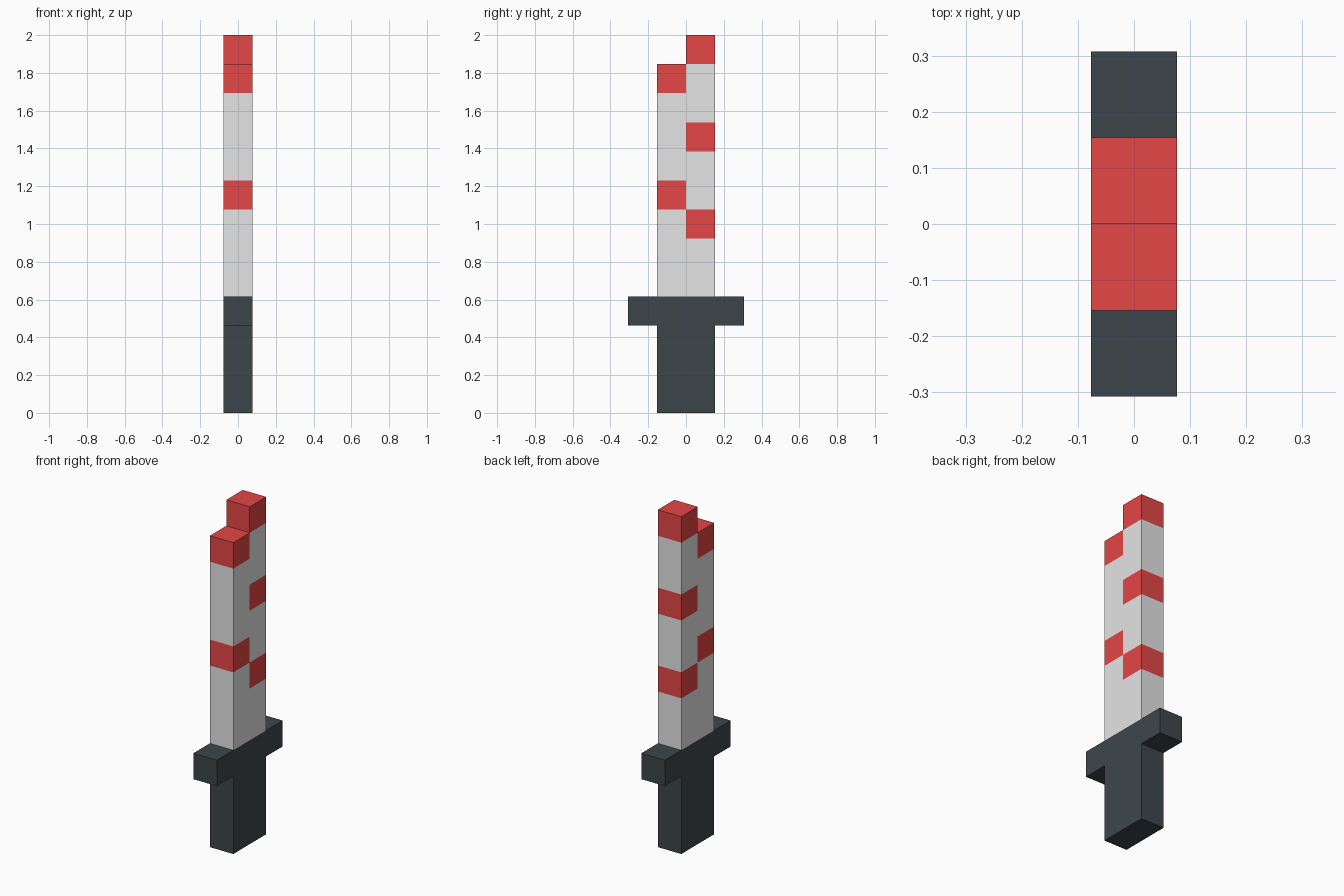
import bpy, bmesh

if "Cube" in bpy.data.objects:
    bpy.data.objects.remove(bpy.data.objects["Cube"])

U = 2 / 13  # one block: the model is 13 blocks tall


def material(name, rgb):
    m = bpy.data.materials.new(name)
    m.diffuse_color = (*rgb, 1)
    m.use_nodes = True
    m.node_tree.nodes["Principled BSDF"].inputs["Base Color"].default_value = m.diffuse_color
    return m


dark = material("charcoal", (0.048, 0.062, 0.069))
grey = material("light grey", (0.78, 0.78, 0.78))
red = material("red", (0.78, 0.061, 0.061))


def slab(name, profile, mats):
    """Extrude a y-z profile (in blocks) to one block of thickness in x."""
    bm = bmesh.new()
    face = bm.faces.new([bm.verts.new((-U / 2, y * U, z * U)) for y, z in profile])
    ext = bmesh.ops.extrude_face_region(bm, geom=[face])["geom"]
    verts = [g for g in ext if isinstance(g, bmesh.types.BMVert)]
    bmesh.ops.translate(bm, verts=verts, vec=(U, 0, 0))
    bmesh.ops.recalc_face_normals(bm, faces=bm.faces[:])
    mesh = bpy.data.meshes.new(name)
    obj = bpy.data.objects.new(name, mesh)
    bpy.context.collection.objects.link(obj)
    for m in mats:
        mesh.materials.append(m)
    return obj, bm


# Handle with cross guard, one T-shaped outline
obj, bm = slab("handle_and_guard",
               [(-1, 0), (1, 0), (1, 3), (2, 3), (2, 4), (-2, 4), (-2, 3), (-1, 3)],
               [dark])
bm.to_mesh(obj.data)
bm.free()

# Blade with stepped tip, cut into blocks
obj, bm = slab("blade", [(-1, 4), (1, 4), (1, 13), (0, 13), (0, 12), (-1, 12)],
               [grey, red])
cuts = [((0, 0, 0), (0, 1, 0))] + [((0, 0, z * U), (0, 0, 1)) for z in range(5, 13)]
for co, no in cuts:
    bmesh.ops.bisect_plane(bm, geom=bm.verts[:] + bm.edges[:] + bm.faces[:],
                           dist=1e-5, plane_co=co, plane_no=no)

# Red bands: block rows differ on the front and back halves
front_rows, back_rows = {7, 11}, {6, 9, 12}
for f in bm.faces:
    p = f.calc_center_median() - f.normal * U * 0.3  # point inside the block
    rows = back_rows if p.y > 0 else front_rows
    f.material_index = int(int(p.z / U) in rows)
bm.to_mesh(obj.data)
bm.free()
